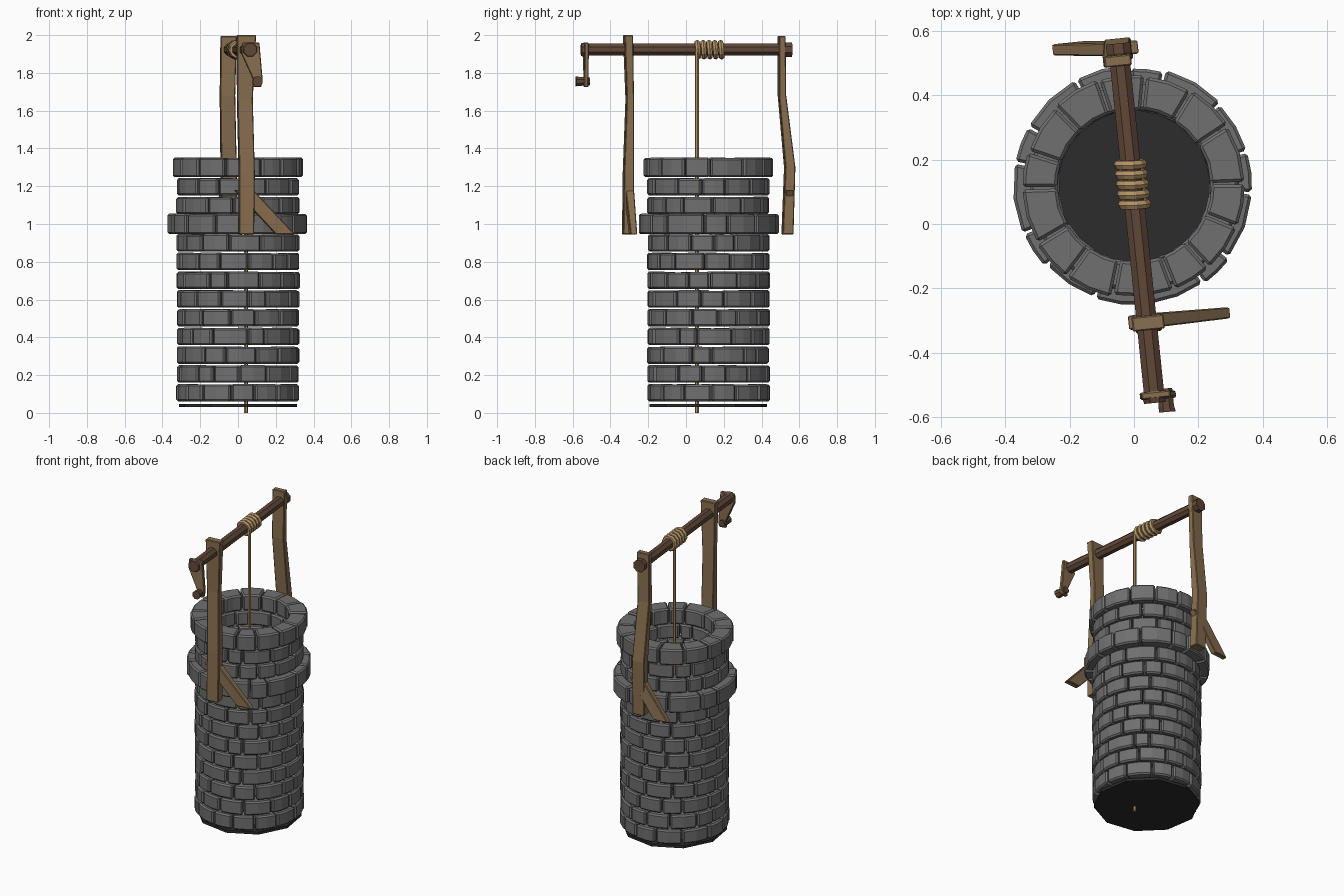
import bpy, bmesh, math, random
from mathutils import Vector

if "Cube" in bpy.data.objects:
    bpy.data.objects.remove(bpy.data.objects["Cube"])

random.seed(4)
CX, CY = 0.0, 0.118          # well axis
TILT = math.radians(5.9)     # frame is turned a little about z


def material(name, c):
    m = bpy.data.materials.new(name)
    m.diffuse_color = (*c, 1)
    m.use_nodes = True
    m.node_tree.nodes["Principled BSDF"].inputs["Base Color"].default_value = m.diffuse_color
    return m


STONE = material("stone", (0.16, 0.16, 0.16))
DARK = material("dark_floor", (0.025, 0.025, 0.025))
WOOD = material("wood", (0.25, 0.16, 0.08))
BROWN = material("dark_wood", (0.12, 0.065, 0.04))
ROPE = material("rope", (0.45, 0.29, 0.13))


def finish(bm, name, mat, bevel=0):
    bmesh.ops.recalc_face_normals(bm, faces=bm.faces)
    me = bpy.data.meshes.new(name)
    bm.to_mesh(me)
    bm.free()
    me.materials.append(mat)
    ob = bpy.data.objects.new(name, me)
    bpy.context.collection.objects.link(ob)
    if bevel:
        b = ob.modifiers.new("Bevel", 'BEVEL')
        b.width, b.segments = bevel, 1
        b.limit_method, b.angle_limit = 'ANGLE', math.radians(40)
    return ob


def skin(bm, rings, closed=False):
    """Bridge equal-length rings of points; cap the ends unless closed."""
    vs = [[bm.verts.new(p) for p in r] for r in rings]
    n = len(vs[0])
    pairs = list(zip(vs, vs[1:])) + ([(vs[-1], vs[0])] if closed else [])
    for a, b in pairs:
        for i in range(n):
            j = (i + 1) % n
            bm.faces.new((a[i], a[j], b[j], b[i]))
    if not closed:
        bm.faces.new(vs[0])
        bm.faces.new(vs[-1])


def stone_row(name, z0, z1, r_in, r_out, count, phase, jitter):
    bm = bmesh.new()
    step = math.tau / count
    cuts = [phase + step * (i + random.uniform(-0.2, 0.2)) for i in range(count)]
    cuts.append(cuts[0] + math.tau)
    for a, b in zip(cuts, cuts[1:]):
        gap = 0.004 / r_out
        ro = r_out + random.uniform(-jitter, jitter)
        ri = r_in + random.uniform(-0.004, 0.004)
        zt = z1 + random.uniform(-0.003, 0.002)
        rings = []
        for k in range(3):
            t = a + gap + (b - a - 2 * gap) * k / 2
            c, s = math.cos(t), math.sin(t)
            rings.append([(CX + r * c, CY + r * s, z)
                          for r, z in ((ri, z0), (ro, z0), (ro, zt), (ri, zt))])
        skin(bm, rings)
    return finish(bm, name, STONE, 0.009)


def timber(name, sections, mat=WOOD):
    """Plank through horizontal sections (x, y, z, width, depth)."""
    bm = bmesh.new()
    c, s = math.cos(TILT), math.sin(TILT)
    skin(bm, [[(x + u * w / 2 * c - v * d / 2 * s, y + u * w / 2 * s + v * d / 2 * c, z)
               for u, v in ((-1, -1), (1, -1), (1, 1), (-1, 1))]
              for x, y, z, w, d in sections])
    return finish(bm, name, mat, 0.004)


def rod(name, stations, n, mat):
    """Round bar through stations (point, radius)."""
    bm = bmesh.new()
    d = (Vector(stations[-1][0]) - Vector(stations[0][0])).normalized()
    u = d.orthogonal().normalized()
    v = d.cross(u)
    skin(bm, [[Vector(p) + r * (u * math.cos(t) + v * math.sin(t))
               for t in (math.tau * (i + 0.5) / n for i in range(n))] for p, r in stations])
    return finish(bm, name, mat)


# Stone shaft: thirteen courses, with a wide collar and a wider rim
for i in range(13):
    z = 0.061 + i * 0.0992
    z0, z1, ro, jit = z, z + 0.091, 0.325, 0.003
    if i == 9:
        z0, z1, ro, jit = z - 0.007, z + 0.1, 0.37, 0.006
    elif i == 12:
        z0, z1, ro, jit = z - 0.003, z + 0.1, 0.346, 0.006
    stone_row(f"stone_course_{i + 1}", z0, z1, 0.237, ro, 14, (i % 2) * 0.224 + 0.1, jit)

# Dark floor disc
rod("well_floor", [((CX, CY, 0.03), 0.315), ((CX, CY, 0.047), 0.315)], 10, DARK)

# Crooked posts and their braces
timber("front_post", [(0.043, -0.307, 0.945, 0.08, 0.057), (0.046, -0.305, 1.27, 0.082, 0.053),
                      (0.036, -0.298, 1.66, 0.082, 0.038), (0.044, -0.307, 2.0, 0.1, 0.045)])
timber("back_post", [(-0.045, 0.537, 0.945, 0.08, 0.057), (-0.05, 0.549, 1.3, 0.082, 0.053),
                     (-0.056, 0.508, 1.68, 0.08, 0.038), (-0.05, 0.506, 1.995, 0.084, 0.035)])
timber("front_brace", [(0.25, -0.28, 0.945, 0.1, 0.035), (0.03, -0.302, 1.18, 0.1, 0.045)])
timber("back_brace", [(-0.205, 0.545, 0.945, 0.1, 0.035), (-0.03, 0.545, 1.18, 0.09, 0.042)])


# Axle with thicker ends
def on_axle(y):
    return Vector((0.008 - 0.103 * y, y, 1.923))


rod("axle", [(on_axle(y), r) for y, r in ((-0.555, 0.036), (-0.54, 0.04), (-0.515, 0.034),
             (0.515, 0.034), (0.53, 0.041), (0.56, 0.041))], 8, BROWN)

# Crank arm and handle
timber("crank_arm", [(0.1, -0.53, 1.725, 0.045, 0.022), (0.105, -0.53, 1.765, 0.05, 0.022),
                     (0.068, -0.53, 1.9, 0.1, 0.022), (0.068, -0.53, 1.96, 0.09, 0.022)])
rod("crank_handle", [((0.104, -0.583, 1.755), 0.028), ((0.1, -0.565, 1.755), 0.026),
                     ((0.098, -0.51, 1.755), 0.022)], 8, BROWN)

# Rope coil wound on the axle
for k in range(5):
    bm = bmesh.new()
    c = on_axle(0.062 + k * 0.031)
    d = Vector((-0.103 + 0.06, 1, 0.08)).normalized()
    u = d.orthogonal().normalized()
    v = d.cross(u)
    rings = []
    for i in range(10):
        o = u * math.cos(math.tau * i / 10) + v * math.sin(math.tau * i / 10)
        rings.append([c + o * (0.039 + 0.014 * math.cos(t)) + d * 0.015 * math.sin(t)
                      for t in (math.tau * j / 6 for j in range(6))])
    skin(bm, rings, closed=True)
    finish(bm, f"rope_coil_{k + 1}", ROPE)

# Hanging rope
rod("hanging_rope", [((0.042, 0.058, 0.0), 0.01), ((0.042, 0.058, 1.9), 0.01),
                     ((0.036, 0.06, 1.94), 0.01)], 6, ROPE)
